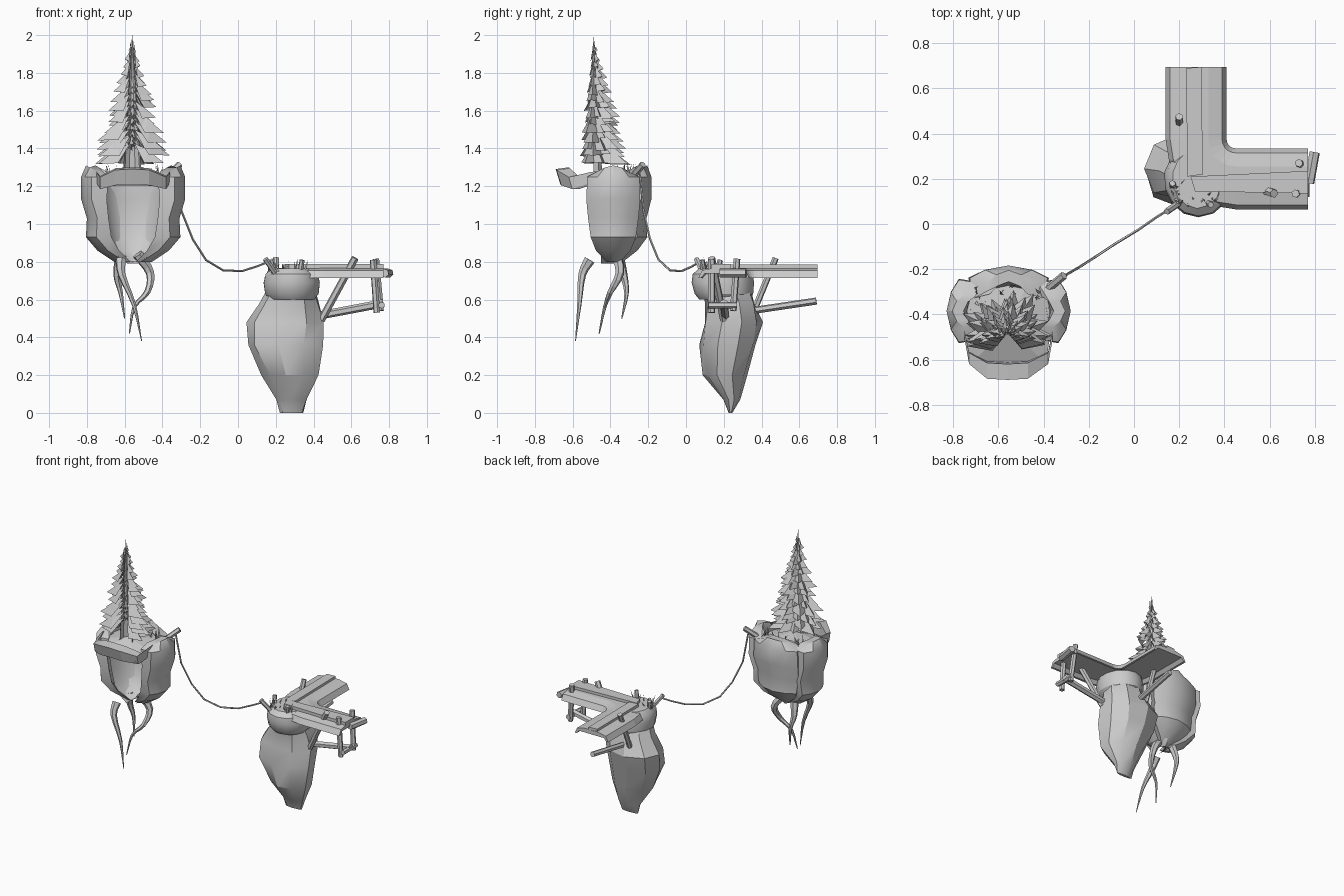
import bpy, bmesh, math, random
from mathutils import Vector as V

if "Cube" in bpy.data.objects:
    bpy.data.objects.remove(bpy.data.objects["Cube"])
random.seed(4)


def make(name, verts, faces, smooth=False, closed=True):
    me = bpy.data.meshes.new(name)
    me.from_pydata([tuple(v) for v in verts], [], faces)
    if closed:
        bm = bmesh.new()
        bm.from_mesh(me)
        bmesh.ops.recalc_face_normals(bm, faces=bm.faces)
        bm.to_mesh(me)
        bm.free()
    ob = bpy.data.objects.new(name, me)
    bpy.context.collection.objects.link(ob)
    if smooth:
        bpy.ops.object.select_all(action='DESELECT')
        ob.select_set(True)
        bpy.context.view_layer.objects.active = ob
        bpy.ops.object.shade_smooth_by_angle(angle=math.radians(30))
    return ob


def loft(name, rings, smooth=False, cap=True, loop=True):
    n = len(rings[0])
    verts = [p for r in rings for p in r]
    faces = [(i*n+j, i*n+(j+1) % n, (i+1)*n+(j+1) % n, (i+1)*n+j)
             for i in range(len(rings)-1) for j in range(n if loop else n-1)]
    if cap:
        faces += [tuple(range(n)), tuple(range((len(rings)-1)*n, len(rings)*n))]
    return make(name, verts, faces, smooth)


def tube(name, pts, r0, r1=None, n=6):
    r1 = r0 if r1 is None else r1
    pts = [V(p) for p in pts]
    rings = []
    ref = V((0.3, 1, 0.1)) if abs((pts[-1]-pts[0]).normalized().y) < .8 else V((1, 0, .2))
    for i, p in enumerate(pts):
        t = (pts[min(i+1, len(pts)-1)] - pts[max(i-1, 0)]).normalized()
        a = t.cross(ref).normalized()
        b = t.cross(a)
        r = r0 + (r1-r0)*i/(len(pts)-1)
        rings.append([p + (a*math.cos(k*math.tau/n) + b*math.sin(k*math.tau/n))*r for k in range(n)])
    return loft(name, rings)


def spline(pts, sub=3):
    # smooth path through a few points
    P = [V(p) for p in pts]
    P = [P[0]*2-P[1]] + P + [P[-1]*2-P[-2]]
    out = []
    for i in range(1, len(P)-2):
        a, b, c, d = P[i-1:i+3]
        for s in range(sub):
            t = s/sub
            out.append(.5*(2*b + (c-a)*t + (2*a-5*b+4*c-d)*t*t + (3*b-a-3*c+d)*t**3))
    return out + [P[-2]]


# ---- tree island: three curved rock plates round a hollow half core ----
C = V((-.555, -.42, 0))
# z, half width, outward reach, thickness
PLATE = [(.80, .04, .10, .03), (.86, .10, .19, .06), (.93, .13, .25, .08), (1.03, .145, .245, .06),
         (1.13, .155, .275, .08), (1.25, .15, .275, .09), (1.31, .08, .25, .05)]


def plate(name, ang, scale, width, shift):
    d = V((math.cos(ang), math.sin(ang), 0))
    s = V((-d.y, d.x, 0))
    rings = []
    for i, (z, hw, out, th) in enumerate(PLATE):
        us = (-1, -.6, 0, .6, 1)
        # the rim dips toward the plate corners
        dip = .03 if i == len(PLATE)-1 else 0
        outer = [C + shift + s*u*hw*width + d*(out*scale - .055*u*u) + V((0, 0, z-dip*u*u)) for u in us]
        inner = [C + shift + s*u*hw*width*.9 + d*(out*scale - .055*u*u - th) + V((0, 0, z-dip*u*u))
                 for u in us[::-1]]
        rings.append(outer + inner)
    loft(name, rings, smooth=True)


plate('right_rock_plate', 0, 1, .92, V((0, .035, 0)))
plate('left_rock_plate', math.pi, 1, .92, V((0, .035, 0)))
plate('back_rock_plate', math.pi/2, .86, 1.15, V((0, 0, 0)))

core = [(.79, .03, .10), (.83, .08, .14), (.9, .125, .16), (1.0, .15, .17), (1.12, .17, .185), (1.24, .18, .19)]
loft('island_core_shell', [[(C.x + rx*math.cos(a), -.45 + ry*1.08*math.sin(a), z)
     for a in [math.pi*k/8 for k in range(9)]] for z, rx, ry in core], True, False, False)

make('island_ground', [(-.75, -.48, 1.23), (-.72, -.62, 1.2), (-.39, -.62, 1.2), (-.37, -.48, 1.23),
     (-.38, -.28, 1.24), (-.46, -.24, 1.25), (-.65, -.24, 1.25), (-.73, -.28, 1.24), (-.56, -.45, 1.28)],
     [(k, (k+1) % 8, 8) for k in range(8)], closed=False)

# front rim left over from the missing front plate
lip = []
for x, y, z, w, h in [(-.75, -.49, 1.25, .02, .03), (-.73, -.595, 1.22, .025, .035), (-.65, -.65, 1.25, .035, .045),
                      (-.56, -.655, 1.255, .035, .045), (-.47, -.65, 1.25, .035, .045),
                      (-.38, -.595, 1.22, .025, .035), (-.36, -.49, 1.25, .02, .03)]:
    lip.append([(x, y-w, z+h*.8), (x, y+w, z+h), (x, y+w*1.2, z-h), (x, y-w*.3, z-h)])
loft('front_rim', lip)

# ---- hanging roots ----
tube('root_front', spline([(-.62, -.51, .81), (-.615, -.55, .73), (-.55, -.565, .57), (-.51, -.585, .38)]), .03, .002)
tube('root_right', spline([(-.53, -.37, .84), (-.465, -.35, .74), (-.48, -.40, .64), (-.55, -.43, .56),
                           (-.575, -.46, .42)]), .03, .003)
tube('root_left', spline([(-.62, -.36, .84), (-.64, -.33, .73), (-.62, -.315, .63), (-.60, -.34, .5)]), .03, .003)

# ---- half fir tree: trunk plus tiers of folded needle fans facing back ----
T = V((-.56, -.49, 0))
loft('tree_trunk', [[T + V((r*math.cos(a), r*math.sin(a), z)) for a in [math.pi*k/5 for k in range(6)]]
     for z, r in [(1.25, .05), (1.5, .034), (1.8, .014), (2.0, .001)]], cap=False, loop=False)
verts, faces = [], []
TIERS = 15
for i in range(TIERS):
    f = i/(TIERS-1)
    z = 1.395 + .54*f
    R = .2*(1-f)**.9 + .022
    n = 7 if f < .5 else 5
    for k in range(n):
        a = math.radians(-12 + 204*(k + .3*(i % 2))/(n-.7)) + random.uniform(-.1, .1)
        d = V((math.cos(a), math.sin(a), 0))
        s = V((-d.y, d.x, 0))
        r = R*random.uniform(.75, 1.03)
        w = r*.27
        p = T + V((0, 0, z + random.uniform(-.01, .01)))
        b = len(verts)
        verts += [p + d*.012 + V((0, 0, .035)), p + d*r*.45 + s*w - V((0, 0, .03+.22*r)),
                  p + d*r - V((0, 0, .012+.33*r)), p + d*r*.45 - s*w - V((0, 0, .03+.22*r)),
                  p + d*r*.5]
        faces += [(b, b+4, b+1), (b+4, b+2, b+1), (b, b+3, b+4), (b+4, b+3, b+2)]
make('tree_needles', verts, faces, closed=False)

# ---- grass tufts ----
verts, faces = [], []
for x, y, z, n in [(-.68, -.32, 1.24, 6), (-.44, -.32, 1.24, 6), (-.56, -.29, 1.25, 5),
                   (.18, .14, .74, 9), (.33, .10, .74, 7), (.23, .09, .74, 5)]:
    for k in range(n):
        p = V((x + random.uniform(-.03, .03), y + random.uniform(-.03, .03), z))
        a = random.uniform(0, math.tau)
        s = V((math.cos(a), math.sin(a), 0))*.008
        lean = V((random.uniform(-.03, .03), random.uniform(-.03, .03), random.uniform(.05, .085)))
        b = len(verts)
        verts += [p-s, p+s, p+lean]
        faces += [(b, b+1, b+2)]
make('grass_tufts', verts, faces, closed=False)

# ---- rope and its two stakes ----
tube('rope', [(-.33, -.245, 1.28), (-.30, -.225, 1.07), (-.24, -.19, .92), (-.17, -.145, .81), (-.08, -.085, .755),
              (.02, -.025, .75), (.10, .03, .775), (.165, .07, .80)], .006, n=5)
tube('stake_upper', [(-.41, -.31, 1.22), (-.31, -.228, 1.315)], .018)
tube('stake_lower', [(.21, .10, .72), (.145, .055, .815)], .015)

# ---- lower rock island: tapering body and a rounded head ----


def rock(name, levels, n, jitter, smooth):
    rings = []
    for z, cx, cy, rx, ry in levels:
        ring = []
        for k in range(n):
            a = (k+.5)*math.tau/n
            j = 1 + random.uniform(-jitter, jitter)
            ring.append((cx + rx*j*math.cos(a), cy + ry*j*math.sin(a), z))
        rings.append(ring)
    loft(name, rings, smooth)


rock('lower_rock', [(0, .285, .236, .06, .01), (.07, .285, .24, .085, .045), (.2, .28, .205, .15, .115),
                    (.36, .25, .225, .2, .155), (.48, .255, .245, .205, .155), (.58, .27, .235, .165, .135),
                    (.66, .28, .21, .13, .13)], 9, .07, True)
rock('rock_head', [(.60, .285, .20, .12, .13), (.63, .285, .20, .145, .155), (.69, .285, .195, .152, .165),
                   (.735, .285, .195, .142, .16), (.765, .28, .20, .11, .13)], 14, .01, True)

# ---- L-shaped walkway: one plank profile swept round the corner ----
PROFILE = [(0, .715), (.02, .755), (.085, .768), (.19, .768), (.25, .755), (.27, .715),
           (.255, .715), (.235, .738), (.035, .738), (.015, .715)]
P = V((.45, .375, 0))
rings = [[(.14+d, .695, z) for d, z in PROFILE]]
for k in range(6):
    a = math.pi + k*math.pi/10
    rings.append([(P.x + (.31-d)*math.cos(a), P.y + (.31-d)*math.sin(a), z) for d, z in PROFILE])
rings.append([(.77, .065+d, z) for d, z in PROFILE])
loft('walkway', rings)


def board(name, corners, z0, z1):
    loft(name, [[(x, y, z) for x, y in corners] for z in (z0, z1)])


board('plank_back_arm', [(.235, .21), (.305, .22), (.298, .695), (.232, .69)], .76, .785)
board('plank_right_arm', [(.27, .145), (.77, .135), (.77, .235), (.25, .21)], .76, .787)

# ---- posts, struts and beams ----
for name, a, b, r in [
        ('strut_back', (.20, .36, .54), (.20, .475, .82), .017),
        ('strut_right', (.44, .20, .49), (.62, .135, .82), .02),
        ('beam_back', (.25, .34, .54), (.27, .69, .592), .019),
        ('beam_right', (.40, .21, .51), (.77, .20, .58), .022),
        ('post_front', (.735, .135, .53), (.715, .135, .81), .018),
        ('post_rear', (.755, .25, .54), (.73, .27, .815), .018),
        ('end_beam', (.775, .18, .74), (.80, .318, .74), .024),
        ('low_cross_beam', (.76, .12, .57), (.76, .27, .57), .018),
        ('peg_left', (.18, .16, .7), (.17, .18, .81), .014),
        ('peg_front', (.32, .10, .7), (.34, .085, .81), .014)]:
    tube(name, [a, b], r)
